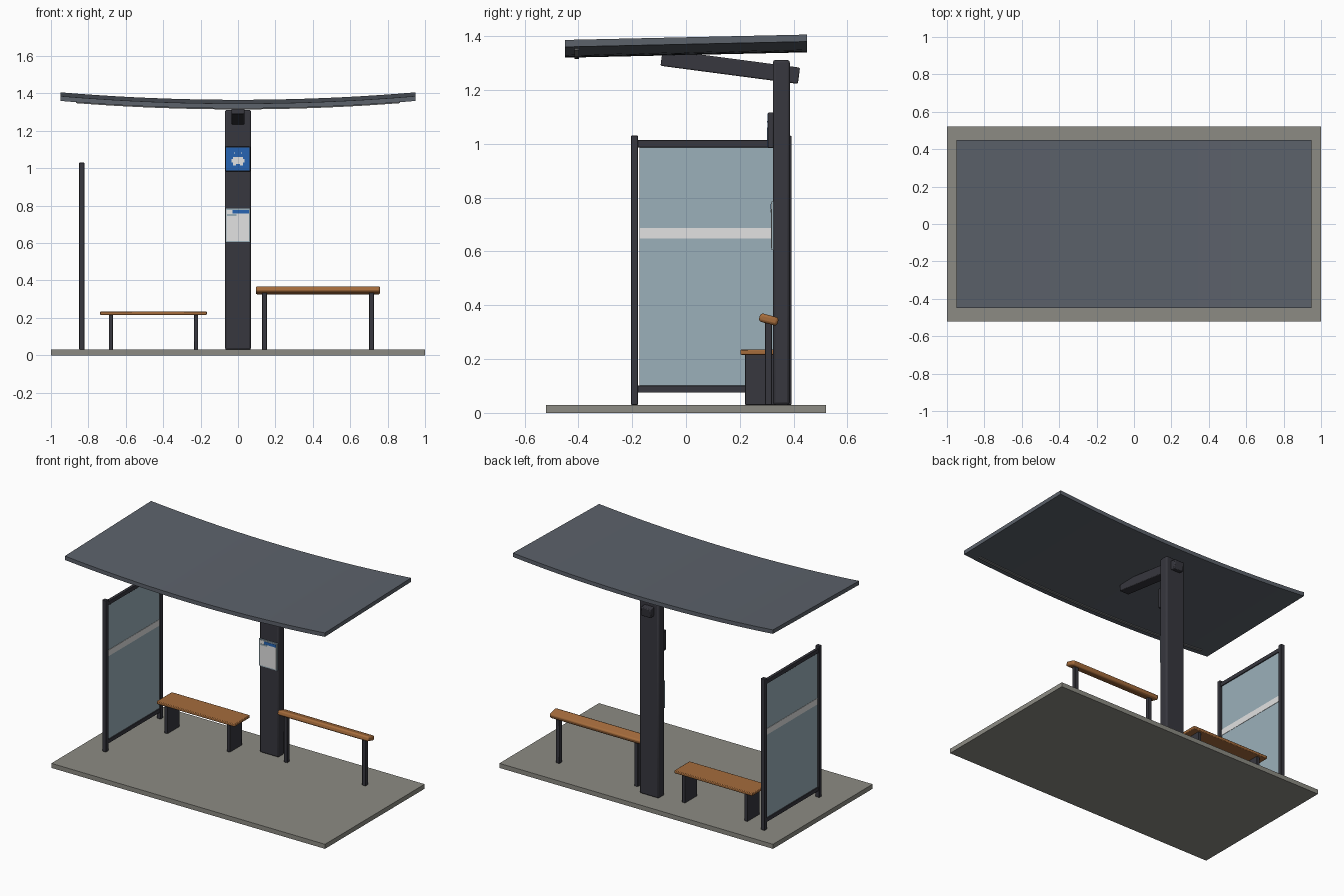
import bpy, bmesh, math

cube = bpy.data.objects.get("Cube")
if cube:
    bpy.data.objects.remove(cube, do_unlink=True)


def linear(c):
    c /= 255
    return c / 12.92 if c <= 0.04045 else ((c + 0.055) / 1.055) ** 2.4


def material(name, r, g, b):
    m = bpy.data.materials.new(name)
    m.use_nodes = True
    colour = (linear(r), linear(g), linear(b), 1)
    m.diffuse_color = colour
    node = m.node_tree.nodes["Principled BSDF"]
    node.inputs["Base Color"].default_value = colour
    node.inputs["Roughness"].default_value = 0.6
    return m


concrete = material("concrete", 140, 139, 131)
slate = material("slate roof", 92, 98, 107)
metal = material("dark metal", 55, 55, 62)
wood = material("warm wood", 165, 108, 60)
glass = material("pale glass", 155, 176, 186)
white = material("white", 226, 226, 226)
blue = material("sign blue", 38, 100, 178)
grey = material("light strip grey", 120, 122, 124)


def finish(name, bm, mat, bevel=0, segments=2):
    bmesh.ops.recalc_face_normals(bm, faces=bm.faces)
    mesh = bpy.data.meshes.new(name)
    bm.to_mesh(mesh)
    bm.free()
    mesh.materials.append(mat)
    obj = bpy.data.objects.new(name, mesh)
    bpy.context.collection.objects.link(obj)
    if bevel:
        mod = obj.modifiers.new("rounded edges", 'BEVEL')
        mod.width = bevel
        mod.segments = segments
    bpy.ops.object.select_all(action='DESELECT')
    obj.select_set(True)
    bpy.context.view_layer.objects.active = obj
    bpy.ops.object.shade_smooth_by_angle(angle=math.radians(30))
    return obj


def box(name, x, y, z, mat, bevel=0, tilt=0):
    """Box from (min, max) pairs, tilted about the x axis through its centre."""
    bm = bmesh.new()
    bmesh.ops.create_cube(bm, size=1)
    for v in bm.verts:
        for i, (a, b) in enumerate((x, y, z)):
            v.co[i] *= b - a
    obj = finish(name, bm, mat, bevel)
    obj.location = [(a + b) / 2 for a, b in (x, y, z)]
    obj.rotation_euler.x = math.radians(tilt)
    return obj


def curved_slab(name, half, y, drop, thick, mat, n=24):
    """Slab following the sagging, tilted roof surface."""
    bm = bmesh.new()
    rings = []
    for i in range(n + 1):
        px = half * (2 * i / n - 1)
        ring = []
        for py, top in ((y[0], 0), (y[1], 0), (y[1], 1), (y[0], 1)):
            pz = 1.32 + 0.04 * (px / 0.95) ** 2 + 0.02 * (py + 0.45) / 0.9
            ring.append(bm.verts.new((px, py, pz - drop + top * thick)))
        if rings:
            for k in range(4):
                j = (k + 1) % 4
                bm.faces.new((rings[-1][k], rings[-1][j], ring[j], ring[k]))
        rings.append(ring)
    bm.faces.new(rings[0])
    bm.faces.new(rings[-1])
    return finish(name, bm, mat)


# Ground slab and roof
box("base_slab", (-1, 1), (-0.52, 0.52), (0, 0.03), concrete)
curved_slab("roof", 0.95, (-0.45, 0.45), 0, 0.026, slate)
curved_slab("roof_light_strip", 0.865, (-0.415, -0.397), 0.006, 0.015, grey)

# Column and roof arm
box("column", (-0.07, 0.07), (0.323, 0.386), (0.03, 1.312), metal, 0.01)
box("roof_arm", (-0.035, 0.035), (-0.093, 0.422), (1.256, 1.317), metal, 0.005, -7.5)

# Stop sign with a simple vehicle pictogram
box("sign_panel", (-0.068, 0.066), (0.305, 0.325), (0.984, 1.116), metal, 0.003)
box("sign_face", (-0.064, 0.062), (0.303, 0.306), (0.988, 1.112), blue)
box("pictogram_body", (-0.028, 0.028), (0.301, 0.304), (1.022, 1.06), white)
for side in (-1, 1):
    cx = side * 0.019
    box("pictogram_wheel", (cx - 0.008, cx + 0.008), (0.301, 0.304), (1.014, 1.024), white)
    box("pictogram_mirror", (side * 0.03 - 0.004, side * 0.03 + 0.004), (0.301, 0.304), (1.03, 1.05), white)
    box("pictogram_lamp", (cx - 0.003, cx + 0.003), (0.301, 0.304), (1.079, 1.085), white)

# Timetable case
box("timetable_frame", (-0.068, 0.064), (0.318, 0.326), (0.605, 0.785), glass)
box("timetable_sheet", (-0.061, 0.058), (0.316, 0.319), (0.612, 0.778), white)
box("timetable_header", (-0.03, 0.058), (0.314, 0.317), (0.757, 0.776), blue)
box("timetable_tab", (-0.058, -0.008), (0.314, 0.317), (0.745, 0.755), glass)

# Glazed side screen
for name, y in (("front", (-0.205, -0.178)), ("back", (0.365, 0.392))):
    box("screen_post_" + name, (-0.849, -0.821), y, (0.03, 1.03), metal, 0.003)
for name, z in (("top", (0.987, 1.014)), ("bottom", (0.075, 0.101))):
    box("screen_rail_" + name, (-0.845, -0.825), (-0.18, 0.367), z, metal, 0.002)
box("screen_glass", (-0.839, -0.831), (-0.173, 0.366), (0.1, 0.988), glass)
box("screen_white_band", (-0.841, -0.829), (-0.173, 0.366), (0.648, 0.688), white)

# Low bench with plate legs
box("bench_seat", (-0.737, -0.167), (0.202, 0.362), (0.216, 0.235), wood, 0.004)
for cx in (-0.68, -0.224):
    box("bench_leg", (cx - 0.011, cx + 0.011), (0.22, 0.345), (0.03, 0.217), metal, 0.002)

# Leaning rail with slim posts
box("leaning_rail", (0.095, 0.76), (0.272, 0.343), (0.331, 0.363), wood, 0.01, -15)
for cx in (0.142, 0.714):
    box("leaning_rail_post", (cx - 0.013, cx + 0.013), (0.293, 0.32), (0.03, 0.34), metal, 0.003)
